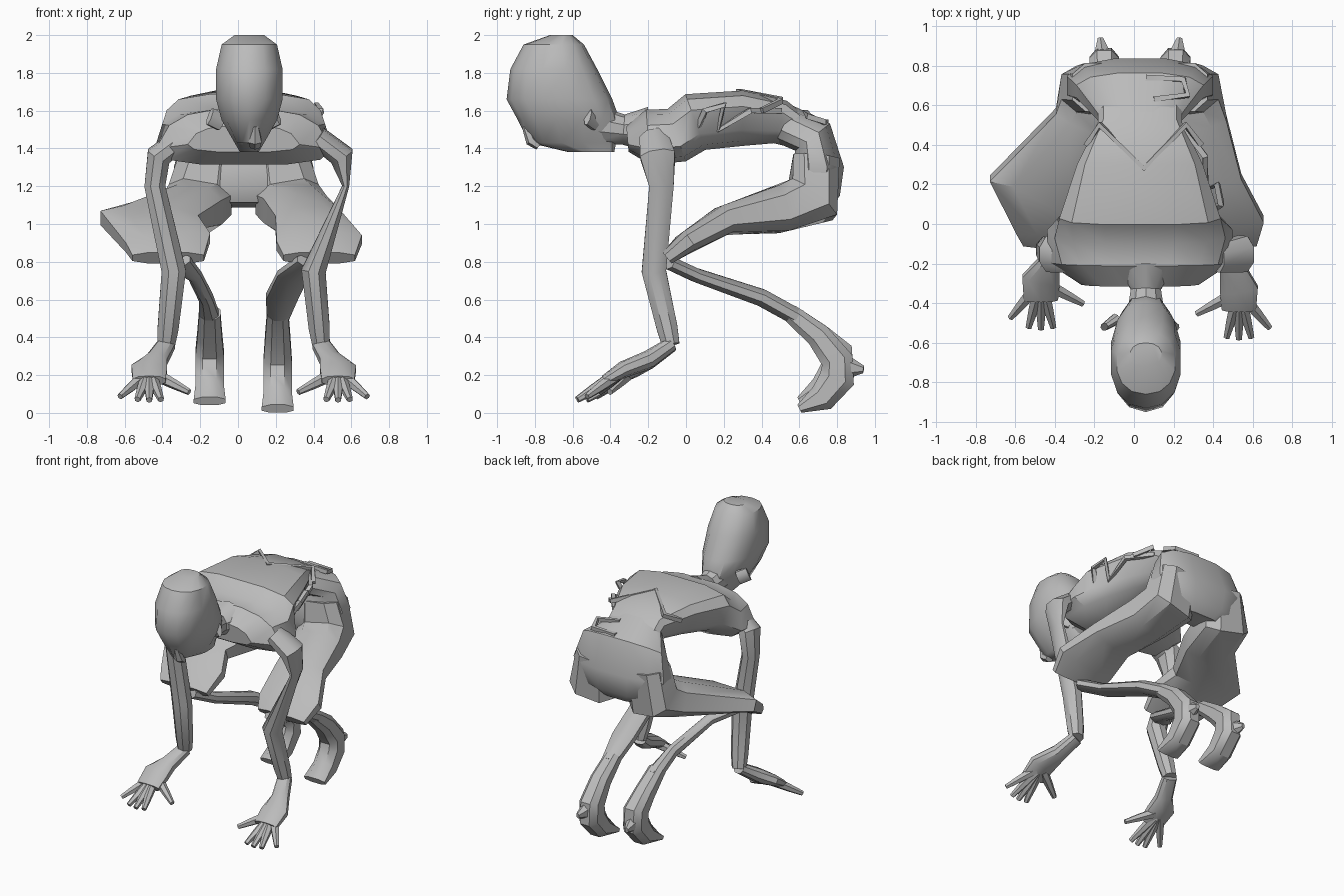
import bpy
import bmesh
import math
from mathutils import Vector

default_cube = bpy.data.objects.get("Cube")
if default_cube:
    bpy.data.objects.remove(default_cube, do_unlink=True)

grey = bpy.data.materials.new("plain grey")
grey.use_nodes = True
grey_value = (0.5, 0.5, 0.5, 1)
grey.diffuse_color = grey_value
grey.node_tree.nodes["Principled BSDF"].inputs["Base Color"].default_value = grey_value

SIDE_AXIS = Vector((1, 0, 0))
UP_AXIS = Vector((0, 0, 1))
MIDDLE = 0.03
parts = []


def signed_power(value, power):
    return math.copysign(abs(value) ** power, value)


def loft(name, rings, sides=8, power=1.0, normal=None, reference=SIDE_AXIS, flare=0):
    """Skin a row of rings, each given as x, y, z, half width, half height."""
    bm = bmesh.new()
    centres = [Vector(ring[:3]) for ring in rings]
    last = len(rings) - 1
    loops = []
    for i, (centre, ring) in enumerate(zip(centres, rings)):
        half_width, half_height = ring[3:]
        before = centre - centres[max(i - 1, 0)]
        after = centres[min(i + 1, last)] - centre
        tangent = normal or (before.normalized() + after.normalized()).normalized()
        across = (reference - tangent * reference.dot(tangent)).normalized()
        upward = across.cross(tangent)
        # Flared lofts overhang toward the back and slope toward the front
        taper = flare * max(-1, min(1, centre.y / 0.1))
        loop = []
        for k in range(sides):
            angle = math.tau * (k + 0.5) / sides
            c = signed_power(math.cos(angle), power)
            s = signed_power(math.sin(angle), power)
            sideways = across * c * half_width * (1 + taper * s)
            loop.append(bm.verts.new(centre + sideways + upward * s * half_height))
        loops.append(loop)
    for first, second in zip(loops, loops[1:]):
        for k in range(sides):
            following = (k + 1) % sides
            bm.faces.new((first[k], first[following], second[following], second[k]))
    bm.faces.new(loops[0])
    bm.faces.new(loops[-1])
    bmesh.ops.recalc_face_normals(bm, faces=bm.faces)
    mesh = bpy.data.meshes.new(name)
    bm.to_mesh(mesh)
    bm.free()
    mesh.materials.append(grey)
    part = bpy.data.objects.new(name, mesh)
    bpy.context.scene.collection.objects.link(part)
    parts.append(part)


def centred_loft(name, rings, x=MIDDLE, **options):
    loft(name, [(x, *ring) for ring in rings], **options)


def sided_loft(name, side, rings, **options):
    """Loft whose x values are measured outward from the body's middle."""
    loft(name, [(MIDDLE + side * ring[0], *ring[1:]) for ring in rings], **options)


def strap(name, points):
    loft(name, [(*point, 0.02, 0.02) for point in points], sides=4, reference=UP_AXIS)


def hand(label, side, forward):
    """Palm with a thumb and four fingers fanned around it."""
    sided_loft(label + "_palm", side, [
        (0.41, -0.08, 0.36, 0.05, 0.04),
        (0.46, -0.2, 0.28, 0.06, 0.05),
        (0.5, -0.28 - forward, 0.23, 0.1, 0.045),
        (0.5, -0.38 - forward, 0.17, 0.09, 0.03),
    ], sides=10, power=0.8)
    for finger, degrees in (("little", 40), ("ring", 15), ("middle", 0),
                            ("index", -15), ("thumb", -62)):
        turn = math.radians(degrees)
        rings = []
        for distance, radius in ((0.04, 0.035), (0.15, 0.027), (0.24, 0.017)):
            rings.append((0.5 + distance * math.sin(turn),
                          -0.29 - forward - distance * math.cos(turn),
                          0.22 - distance * (0.3 + math.cos(turn) / 3), radius, radius))
        reference = Vector((math.cos(turn), side * math.sin(turn), 0))
        sided_loft(f"{label}_{finger}_finger", side, rings, sides=6, reference=reference)


def arm(label, side, reach, thickness, forward):
    sided_loft(label + "_arm", side, [
        (reach - 0.15, -0.17, 1.46, 0.06, 0.08),
        (reach - 0.02, -0.15, 1.36, 0.07, 0.1),
        (reach, -0.13, 1.2, thickness, 0.07),
        (0.37, -0.17, 0.75, 0.07, 0.07),
        (0.4, -0.1, 0.45, 0.06, 0.06),
        (0.41, -0.08, 0.36, 0.05, 0.05),
    ])
    hand(label, side, forward)


def leg(label, side, spread, shin_width, lift):
    """Loose trouser leg flaring at the knee, folded shin, foot on its toes."""
    sided_loft(label + "_thigh", side, [
        (0.2, 0.69, 1.35, 0.15, 0.13),
        (0.23, 0.67, 1.13, 0.18, 0.16),
        (0.27, 0.5, 1.08, 0.18, 0.13),
        (spread, 0.2, 1.02, spread * 0.55, 0.08),
        (0.4, 0, 0.9, 0.24, 0.06),
        (0.4, -0.1, 0.82, 0.2, 0.04),
    ], power=0.7)
    sided_loft(label + "_shin", side, [
        (0.35, -0.1, 0.8, 0.08, 0.04),
        (0.26, 0.05, 0.73, shin_width, 0.04),
        (0.2, 0.4, 0.61, shin_width, 0.05),
        (0.18, 0.6, 0.5, 0.06, 0.05),
    ])
    sided_loft(label + "_foot", side, [
        (0.18, 0.55, 0.53, 0.06, 0.05),
        (0.18, 0.7, 0.41, 0.07, 0.07),
        (0.18, 0.8, 0.28 + lift, 0.08, 0.09),
        (0.18, 0.8, 0.18 + lift, 0.08, 0.1),
        (0.18, 0.72, 0.08 + lift, 0.08, 0.08),
        (0.18, 0.6, 0.022 + lift, 0.09, 0.025),
    ], power=0.8)
    sided_loft(label + "_heel", side, [(0.18, 0.78, 0.25, 0.08, 0.1),
                                       (0.2, 0.94, 0.23, 0.015, 0.02)], sides=6)


# Head, drawn as level slices from crown to jaw
centred_loft("head", [
    (-0.66, 2, 0.08, 0.06),
    (-0.7, 1.95, 0.15, 0.16),
    (-0.7, 1.82, 0.18, 0.23),
    (-0.67, 1.66, 0.18, 0.28),
    (-0.62, 1.55, 0.15, 0.27),
    (-0.6, 1.43, 0.08, 0.23),
    (-0.5, 1.38, 0.05, 0.12),
], x=0.06, sides=14, power=0.9, normal=UP_AXIS)
centred_loft("nose", [(-0.85, 1.52, 0.02, 0.02), (-0.82, 1.44, 0.04, 0.03),
                      (-0.78, 1.41, 0.03, 0.02)], x=0.09, sides=6)
for label, side in (("right", -1), ("left", 1)):
    sided_loft(label + "_ear", side, [(0.12, -0.48, 1.54, 0.05, 0.03),
                                      (0.18, -0.52, 1.57, 0.05, 0.02)], reference=UP_AXIS)
centred_loft("neck", [(-0.46, 1.52, 0.1, 0.1), (-0.33, 1.5, 0.08, 0.08),
                      (-0.2, 1.5, 0.16, 0.12)], x=0.06, sides=10)

# Torso with broad, overhanging back and narrow waist
centred_loft("torso", [
    (-0.31, 1.45, 0.28, 0.07),
    (-0.2, 1.46, 0.44, 0.15),
    (-0.05, 1.47, 0.46, 0.15),
    (0.05, 1.54, 0.4, 0.16),
    (0.3, 1.56, 0.3, 0.15),
    (0.5, 1.54, 0.2, 0.12),
    (0.65, 1.46, 0.2, 0.08),
], sides=12, power=0.65, flare=0.2)
centred_loft("pelvis", [
    (0.52, 1.53, 0.2, 0.11),
    (0.67, 1.46, 0.33, 0.12),
    (0.7, 1.3, 0.38, 0.14),
    (0.68, 1.17, 0.34, 0.14),
    (0.67, 1.1, 0.22, 0.1),
], sides=12, power=0.8)

# Limbs
arm("right", -1, 0.47, 0.06, 0)
arm("left", 1, 0.54, 0.02, 0.05)
leg("right", -1, 0.5, 0.04, 0.04)
leg("left", 1, 0.34, 0.09, 0)

# Torn cloth straps over the back and left side
strap("back_strap", [(-0.24, 0.4, 1.6), (-0.17, 0.5, 1.66), (0.05, 0.28, 1.7),
                     (0.26, 0.5, 1.65), (0.34, 0.4, 1.6)])
strap("waist_loop", [(0.06, 0.74, 1.54), (0.25, 0.73, 1.54), (0.27, 0.65, 1.57),
                     (0.1, 0.63, 1.59)])
strap("side_strap", [(0.36, 0.04, 1.45), (0.44, 0.1, 1.6), (0.42, 0.2, 1.63),
                     (0.36, 0.17, 1.5), (0.36, 0.34, 1.6), (0.24, 0.5, 1.6)])

# Smooth surfaces with crisp folds
bpy.ops.object.select_all(action="DESELECT")
for part in parts:
    part.select_set(True)
bpy.context.view_layer.objects.active = parts[0]
bpy.ops.object.shade_smooth_by_angle(angle=math.radians(35))
